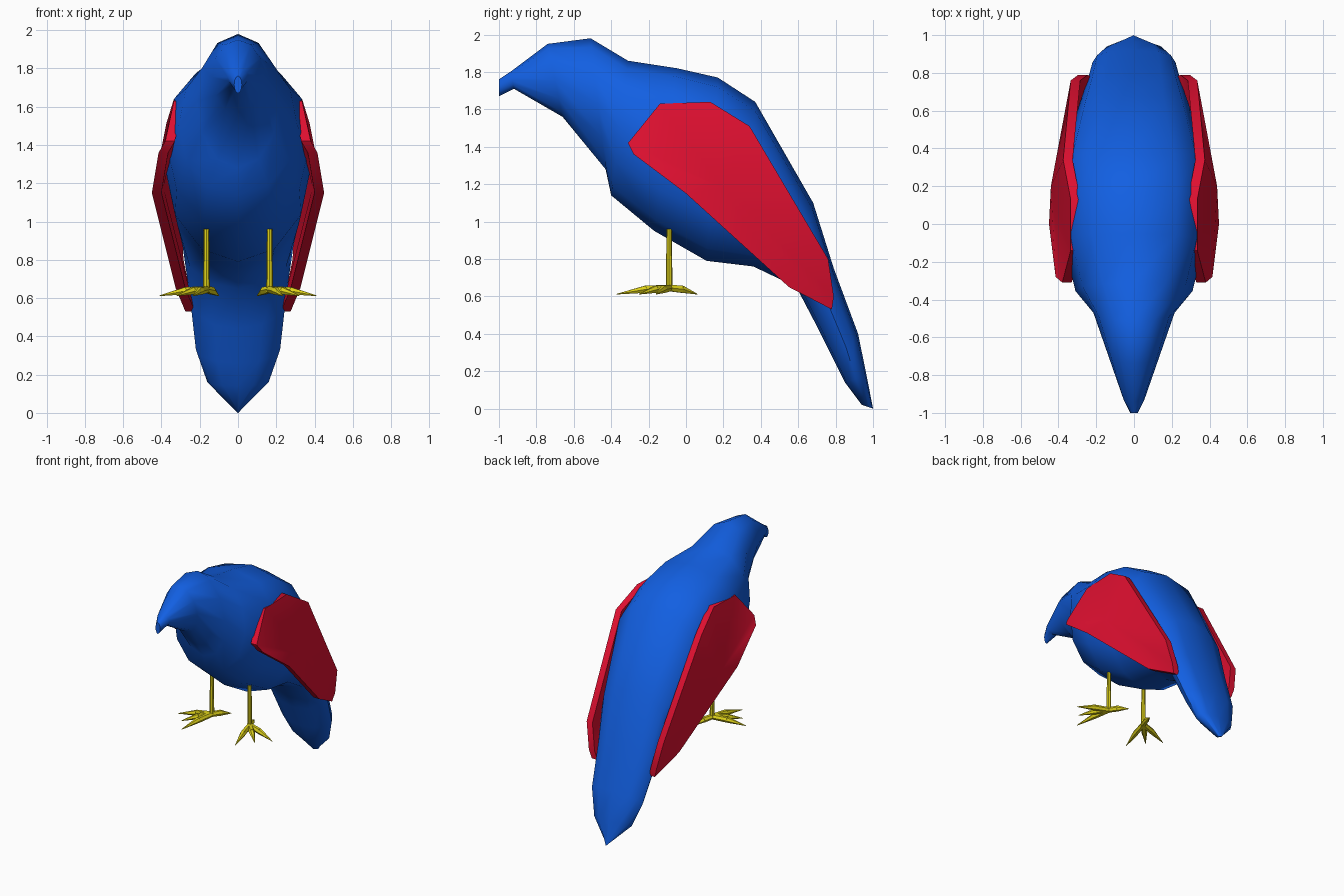
import bpy, bmesh, math
from mathutils import Vector

cube = bpy.data.objects.get("Cube")
if cube:
    bpy.data.objects.remove(cube, do_unlink=True)


def material(name, rgb):
    m = bpy.data.materials.new(name)
    m.use_nodes = True
    m.diffuse_color = (*rgb, 1)
    m.node_tree.nodes["Principled BSDF"].inputs["Base Color"].default_value = (*rgb, 1)
    return m


blue = material("blue plumage", (0.006, 0.115, 0.76))
red = material("red wing", (0.74, 0.005, 0.03))
yellow = material("yellow legs", (0.74, 0.65, 0.01))


def finish(bm, name, mat, angle):
    bmesh.ops.recalc_face_normals(bm, faces=bm.faces)
    me = bpy.data.meshes.new(name)
    bm.to_mesh(me)
    bm.free()
    me.materials.append(mat)
    ob = bpy.data.objects.new(name, me)
    bpy.context.collection.objects.link(ob)
    bpy.ops.object.select_all(action="DESELECT")
    ob.select_set(True)
    bpy.context.view_layer.objects.active = ob
    bpy.ops.object.shade_smooth_by_angle(angle=math.radians(angle))
    return ob


def loft(bm, rings):
    """Skin a list of equal-length point rings and cap both ends."""
    rows = [[bm.verts.new(p) for p in ring] for ring in rings]
    n = len(rows[0])
    for a, b in zip(rows, rows[1:]):
        for i in range(n):
            j = (i + 1) % n
            bm.faces.new((a[i], a[j], b[j], b[i]))
    bm.faces.new(rows[0])
    bm.faces.new(rows[-1])


def rod(bm, start, end, r0, r1, sides=6):
    """Tapered rod between two points."""
    start, end = Vector(start), Vector(end)
    q = (end - start).to_track_quat("Z", "Y")
    rings = []
    for c, r in ((start, r0), (end, r1)):
        rings.append([c + q @ Vector((r * math.cos(t), r * math.sin(t), 0))
                      for t in (2 * math.pi * i / sides for i in range(sides))])
    loft(bm, rings)


# Body from beak to tail: top (y, z), bottom (y, z), half width, shoulder power
sections = [
    ((-1.00, 1.76), (-1.00, 1.67), 0.020, 1.0),
    ((-0.94, 1.80), (-0.92, 1.71), 0.055, 1.0),
    ((-0.74, 1.95), (-0.66, 1.56), 0.135, 1.0),
    ((-0.51, 1.98), (-0.43, 1.28), 0.215, 1.0),
    ((-0.31, 1.86), (-0.40, 1.14), 0.310, 0.9),
    ((-0.05, 1.82), (-0.17, 0.95), 0.370, 0.75),
    ((0.17, 1.77), (0.11, 0.79), 0.380, 0.75),
    ((0.37, 1.64), (0.36, 0.76), 0.365, 0.8),
    ((0.68, 1.10), (0.59, 0.65), 0.290, 0.9),
    ((0.79, 0.75), (0.70, 0.44), 0.250, 0.8),
    ((0.92, 0.40), (0.79, 0.26), 0.220, 0.8),
    ((0.965, 0.18), (0.85, 0.14), 0.160, 0.8),
    ((1.00, 0.00), (0.94, 0.02), 0.008, 1.0),
]


def signed_power(v, p):
    return math.copysign(abs(v) ** p, v)


def section_ring(top, bottom, w, power, n=12):
    ring = []
    for i in range(n):
        t = 2 * math.pi * i / n
        c, s = math.cos(t), math.sin(t)
        p = power if c > 0.001 else 1.0
        k = 0.5 + 0.5 * signed_power(c, p)
        ring.append((w * signed_power(s, p),
                     bottom[0] + (top[0] - bottom[0]) * k,
                     bottom[1] + (top[1] - bottom[1]) * k))
    return ring


bm = bmesh.new()
loft(bm, [section_ring(*s) for s in sections])
finish(bm, "body", blue, 50)

# Wing outline: y, z and distance of the outer surface from the centre
wing_outline = [
    (-0.31, 1.42, 0.38), (-0.14, 1.63, 0.335), (0.13, 1.64, 0.335),
    (0.34, 1.51, 0.375), (0.76, 0.80, 0.335), (0.79, 0.60, 0.295),
    (0.78, 0.53, 0.275), (0.55, 0.65, 0.325), (0.00, 1.15, 0.45),
    (-0.28, 1.36, 0.415),
]
wing_centre = (0.20, 1.18, 0.44)


def build_wing(side, label):
    bm = bmesh.new()
    rims = []
    for depth in (0.0, 0.05):
        rim = [bm.verts.new((side * (x - depth), y, z)) for y, z, x in wing_outline]
        y, z, x = wing_centre
        hub = bm.verts.new((side * (x - depth), y, z))
        for a, b in zip(rim, rim[1:] + rim[:1]):
            bm.faces.new((a, b, hub))
        rims.append(rim)
    outer, inner = rims
    n = len(outer)
    for i in range(n):
        j = (i + 1) % n
        bm.faces.new((outer[i], outer[j], inner[j], inner[i]))
    finish(bm, label + "_wing", red, 40)


# Toe tips (x, y): three forward and one back
toe_tips = [(0.235, -0.37), (0.32, -0.25), (0.41, -0.16), (0.10, 0.06)]


def build_leg(side, label):
    bm = bmesh.new()
    x, y = side * 0.165, -0.09
    rod(bm, (x, y, 0.63), (x, y, 0.96), 0.018, 0.014, 8)
    for tx, ty in toe_tips:
        tip = Vector((side * tx, ty, 0.612))
        hub = Vector((x, y, 0.645))
        knuckle = hub.lerp(tip, 0.45) + Vector((0, 0, 0.008))
        rod(bm, hub, knuckle, 0.020, 0.022)
        rod(bm, knuckle, tip, 0.022, 0.002)
    finish(bm, label + "_leg", yellow, 40)


for side, label in ((1, "left"), (-1, "right")):
    build_wing(side, label)
    build_leg(side, label)
